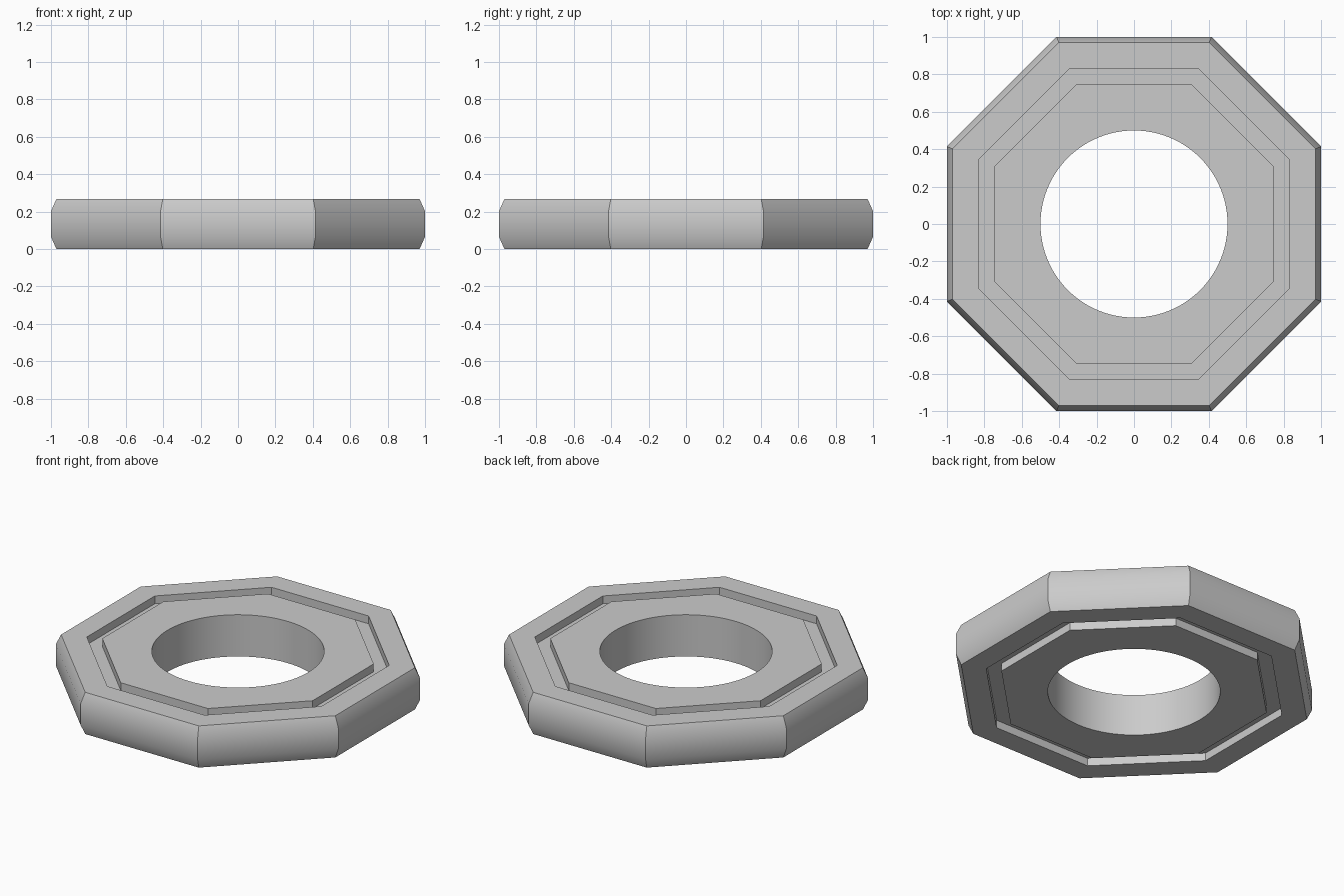
import bpy, bmesh
from math import cos, sin, pi

cube = bpy.data.objects.get("Cube")
if cube:
    bpy.data.objects.remove(cube, do_unlink=True)

SIDES, STEPS = 8, 12          # octagon sides, bore segments per side
HEIGHT, DEPTH = 0.267, 0.05   # body thickness, groove depth
BORE = 0.5

grey = bpy.data.materials.new("plain grey")
grey.use_nodes = True
grey.diffuse_color = (0.6, 0.6, 0.6, 1)
grey.node_tree.nodes["Principled BSDF"].inputs["Base Color"].default_value = (0.6, 0.6, 0.6, 1)

bm = bmesh.new()


def ring(radius, z, count):
    """Loop of vertices starting on an octagon corner."""
    return [bm.verts.new((radius * cos(pi / SIDES + 2 * pi * i / count),
                          radius * sin(pi / SIDES + 2 * pi * i / count), z))
            for i in range(count)]


def bridge(a, b):
    n = len(a)
    for i in range(n):
        j = (i + 1) % n
        bm.faces.new((a[i], a[j], b[j], b[i]))


# Octagonal profile (flat-to-centre distance, z): top groove, rim, bottom groove
upper = [(0.745, HEIGHT), (0.745, HEIGHT - DEPTH), (0.83, HEIGHT - DEPTH),
         (0.83, HEIGHT), (0.971, HEIGHT), (1.0, HEIGHT - 0.065)]
lower = [(r, HEIGHT - z) for r, z in reversed(upper)]
loops = [ring(r / cos(pi / SIDES), z, SIDES) for r, z in upper + lower]
for a, b in zip(loops, loops[1:]):
    bridge(a, b)

# Round bore, and flat hub faces joining it to the octagon
total = SIDES * STEPS
bore_top, bore_bottom = ring(BORE, HEIGHT, total), ring(BORE, 0, total)
bridge(bore_top, bore_bottom)
for octagon, circle in ((loops[0], bore_top), (loops[-1], bore_bottom)):
    for i in range(SIDES):
        arc = [circle[(i * STEPS + k) % total] for k in range(STEPS + 1)]
        bm.faces.new([octagon[(i + 1) % SIDES], octagon[i]] + arc)

bmesh.ops.recalc_face_normals(bm, faces=bm.faces)
mesh = bpy.data.meshes.new("octagonal_ring")
bm.to_mesh(mesh)
bm.free()
mesh.materials.append(grey)
body = bpy.data.objects.new("octagonal_ring", mesh)
bpy.context.collection.objects.link(body)

# Smooth bore and rounded rim, crisp corners
bpy.ops.object.select_all(action='DESELECT')
body.select_set(True)
bpy.context.view_layer.objects.active = body
bpy.ops.object.shade_smooth_by_angle(angle=pi / 6)
